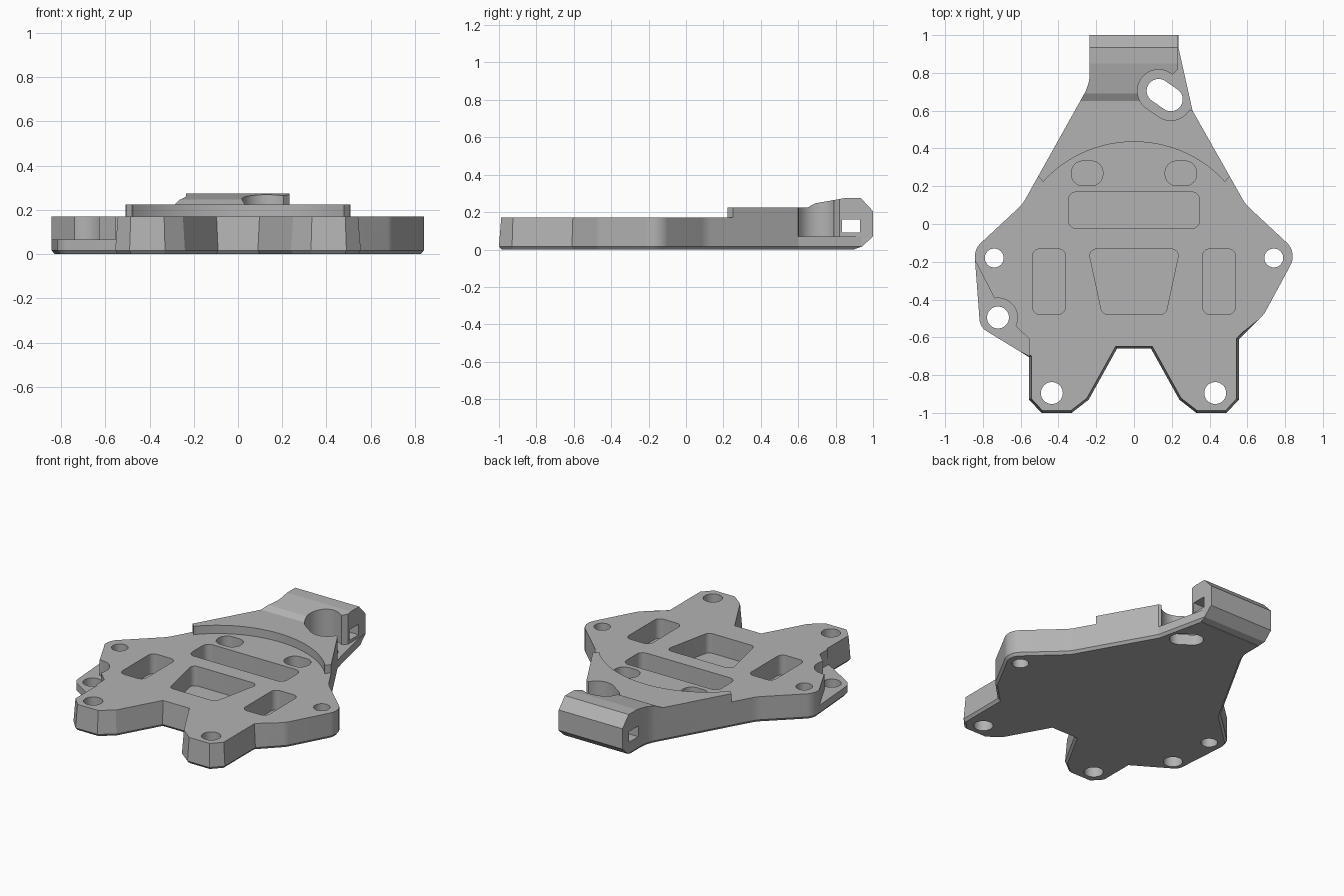
import bpy, bmesh
from math import sin, cos, tan, pi, atan2
from mathutils import Vector

if "Cube" in bpy.data.objects:
    bpy.data.objects.remove(bpy.data.objects["Cube"], do_unlink=True)

grey = bpy.data.materials.new("machined_grey")
grey.use_nodes = True
color = (0.45, 0.45, 0.45, 1)
grey.diffuse_color = color
grey.node_tree.nodes["Principled BSDF"].inputs["Base Color"].default_value = color


def arc(cx, cy, r, a0, a1, n=24):
    return [(cx + r * cos(a0 + (a1 - a0) * i / n), cy + r * sin(a0 + (a1 - a0) * i / n))
            for i in range(n + 1)]


def rounded(corners, radius=0.0, steps=12):
    """Polygon whose corners (x, y[, r]) are filleted."""
    out, n = [], len(corners)
    for i, c in enumerate(corners):
        p = Vector(c[:2])
        r = c[2] if len(c) > 2 else radius
        if not r:
            out.append(tuple(p))
            continue
        a = (Vector(corners[i - 1][:2]) - p).normalized()
        b = (Vector(corners[(i + 1) % n][:2]) - p).normalized()
        half = a.angle(b) / 2
        centre = p + (a + b).normalized() * r / sin(half)
        start = p + a * r / tan(half) - centre
        end = p + b * r / tan(half) - centre
        a0 = atan2(start.y, start.x)
        turn = (atan2(end.y, end.x) - a0 + pi) % (2 * pi) - pi
        out += arc(centre.x, centre.y, r, a0, a0 + turn, steps)
    return out


def inset(points, amount):
    """Mitred inward offset of a counter-clockwise polygon."""
    out, n = [], len(points)
    for i in range(n):
        p, q, s = (Vector(points[j % n]) for j in (i - 1, i, i + 1))
        d1, d2 = (q - p).normalized(), (s - q).normalized()
        n1, n2 = Vector((-d1.y, d1.x)), Vector((-d2.y, d2.x))
        out.append(tuple(q + (n1 + n2) * amount / (1 + n1.dot(n2))))
    return out


def loft(name, layers):
    """Closed solid through a stack of equal-length 3D loops."""
    bm = bmesh.new()
    rings = [[bm.verts.new(p) for p in layer] for layer in layers]
    n = len(rings[0])
    bm.faces.new(rings[0][::-1])
    bm.faces.new(rings[-1])
    for low, high in zip(rings, rings[1:]):
        for i in range(n):
            j = (i + 1) % n
            bm.faces.new((low[i], low[j], high[j], high[i]))
    bm.normal_update()
    if bm.calc_volume(signed=True) < 0:
        bmesh.ops.reverse_faces(bm, faces=bm.faces[:])
    mesh = bpy.data.meshes.new(name)
    bm.to_mesh(mesh)
    bm.free()
    obj = bpy.data.objects.new(name, mesh)
    bpy.context.scene.collection.objects.link(obj)
    return obj


def prism(name, points, z0, z1):
    return loft(name, [[(x, y, z) for x, y in points] for z in (z0, z1)])


def carve(target, tool, operation="DIFFERENCE"):
    """Boolean that moves on to the next solver when one returns nothing."""
    tool.hide_render = True
    mod = target.modifiers.new("carve", "BOOLEAN")
    mod.operation, mod.object = operation, tool
    for solver in ("MANIFOLD", "EXACT", "FLOAT"):
        mod.solver = solver
        bpy.context.view_layer.update()
        graph = bpy.context.evaluated_depsgraph_get()
        result = bpy.data.meshes.new_from_object(target.evaluated_get(graph))
        if len(result.polygons):
            break
    target.modifiers.remove(mod)
    target.data = result
    bpy.data.objects.remove(tool, do_unlink=True)


def box(x0, x1, y0, y1):
    return [(x0, y0), (x1, y0), (x1, y1), (x0, y1)]


# Plate outline: tongue, left-hand lug side, forked legs, plain side
leg = [(0.09, -0.66), (0.24, -0.93), (0.33, -1), (0.49, -1), (0.555, -0.93)]
outline = rounded(
    [(-0.235, 1.05), (-0.235, 0.74, 0.22), (-0.59, 0.105, 0.2), (-0.846, -0.133, 0.1),
     (-0.815, -0.546, 0.08), (-0.555, -0.705)]
    + [(-x, y) for x, y in leg[::-1]] + leg
    + [(0.555, -0.61), (0.69, -0.475, 0.1), (0.865, -0.151, 0.1), (0.59, 0.105, 0.2),
       (0.31, 0.6), (0.235, 0.935), (0.235, 1.05)])

# Body with chamfered underside and drafted legs
slim = [q if p[1] < -0.6 and abs(p[0]) < 0.57 else p
        for p, q in zip(outline, inset(outline, 0.022))]
plate = loft("mounting_plate", [
    [(x, y, 0) for x, y in inset(outline, 0.014)],
    [(x, y, 0.017) for x, y in outline],
    [(x, y, 0.3) for x, y in slim]])

# Side profile of the stepped, chamfered tongue
side = [(-1.1, -0.1), (0.9, -0.1), (0.9, 0.002), (0.94, 0.015), (1, 0.07), (1, 0.205),
        (0.935, 0.275), (0.85, 0.275), (0.69, 0.247), (0.65, 0.225), (-1.1, 0.225)]
carve(plate, loft("side_profile", [[(x, y, z) for y, z in side] for x in (-1.2, 1.2)]),
      "INTERSECT")

# Lower front deck, bounded by a wide arc
deck = [(-1.2, -1.2), (1.2, -1.2), (1.2, 0.25), (0.505, 0.25), (0.48, 0.222)]
deck += arc(0, -0.22, 0.655, 0.77, pi - 0.77, 40) + [(-0.48, 0.222), (-0.505, 0.25), (-1.2, 0.25)]
carve(plate, prism("deck_cutter", deck, 0.17, 0.5))

# Thin side lug with a round spot face
lug = [(-0.848, -0.18), (-1, -0.18), (-1, -0.9), (-0.553, -0.9), (-0.553, -0.61)]
lug += arc(-0.72, -0.495, 0.103, -0.45, 1.75)
carve(plate, prism("lug_cutter", lug, 0.066, 0.5))

# Recess around the slanted slot, open on the tongue's side
a, b = (0.13, 0.705), (0.195, 0.66)
tilt = atan2(b[1] - a[1], b[0] - a[0])


def slot(r):
    return (arc(*b, r, tilt - pi / 2, tilt + pi / 2)
            + arc(*a, r, tilt + pi / 2, tilt + pi * 1.5))


carve(plate, prism("recess_cutter", slot(0.112), 0.07, 0.5))
opening = [(0.19, 0.66), (0.27, 0.6), (0.295, 0.605), (0.33, 0.59), (0.6, 0.6), (0.6, 1.1),
           (0.233, 1.1), (0.233, 0.82), (0.205, 0.79)]
carve(plate, prism("opening_cutter", opening, 0.07, 0.52))
carve(plate, prism("slot_cutter", slot(0.063), -0.1, 0.5))

# Square cross hole through the tongue
carve(plate, loft("cross_hole_cutter", [[(x, y, z) for y, z in box(0.835, 0.93, 0.09, 0.16)]
                                        for x in (-0.6, 0.6)]))

# Blind pockets
pockets = [rounded(box(-0.348, 0.348, -0.025, 0.17), 0.045),
           rounded([(-0.168, -0.478), (0.168, -0.478), (0.242, -0.133), (-0.242, -0.133)], 0.035)]
for s in (-1, 1):
    for x, y, w, h, r in ((0.45, -0.305, 0.088, 0.173, 0.04), (0.248, 0.268, 0.083, 0.065, 0.06)):
        pockets.append(rounded(box(s * x - w, s * x + w, y - h, y + h), r))
for p in pockets:
    carve(plate, prism("pocket_cutter", p, 0.04, 0.5))

# Round bolt holes
for x, y, r in ((-0.74, -0.18, 0.05), (0.74, -0.18, 0.05), (-0.435, -0.895, 0.058),
                (0.43, -0.895, 0.058), (-0.72, -0.495, 0.058)):
    carve(plate, prism("bolt_cutter", arc(x, y, r, 0, 2 * pi, 40)[:-1], -0.1, 0.5))

# Finish: one grey, smooth curved walls, crisp edges
plate.data.materials.clear()
plate.data.materials.append(grey)
bpy.ops.object.select_all(action="DESELECT")
plate.select_set(True)
bpy.context.view_layer.objects.active = plate
bpy.ops.object.shade_smooth_by_angle(angle=0.165)
